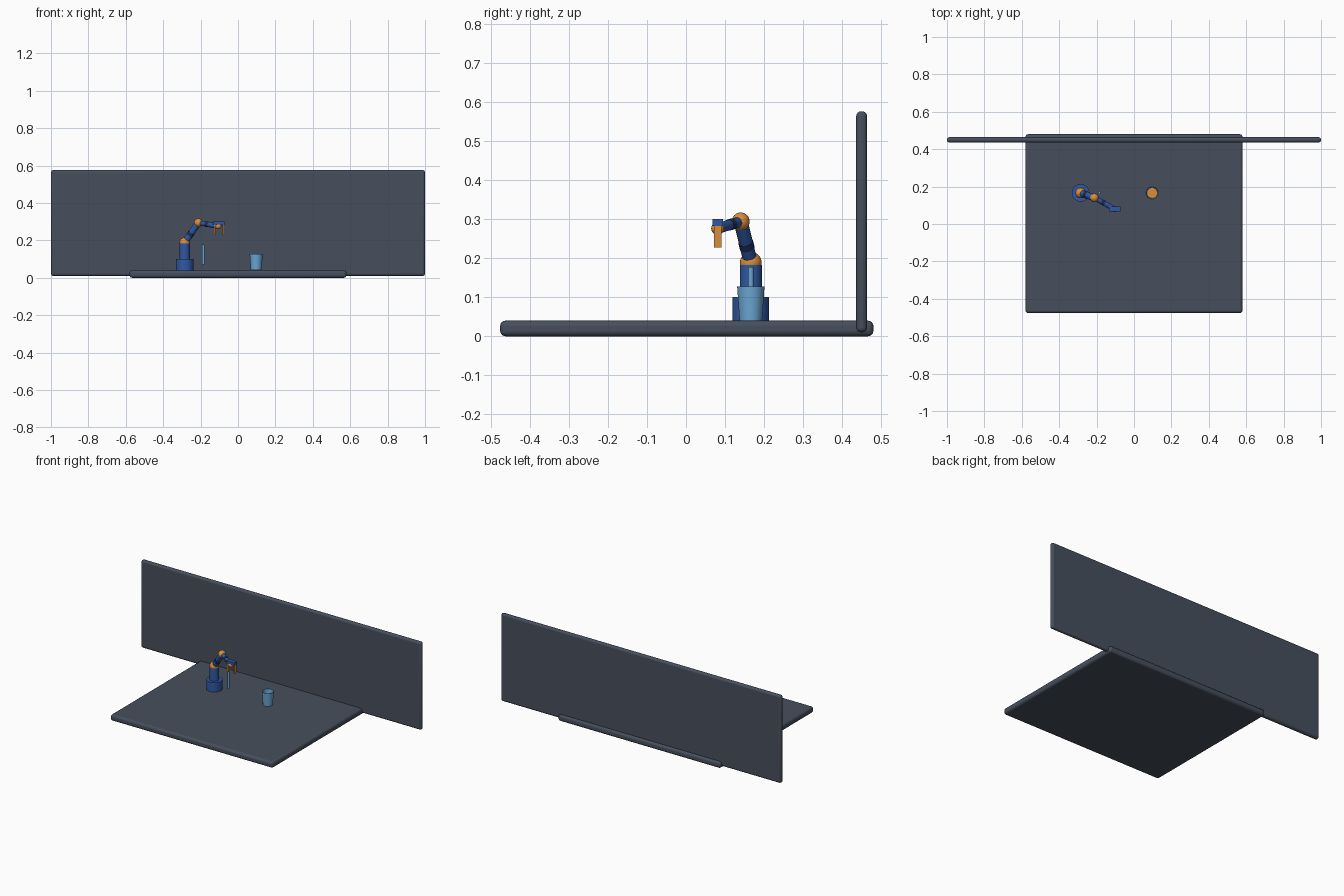
import bpy, bmesh, math
from mathutils import Vector

if "Cube" in bpy.data.objects:
    bpy.data.objects.remove(bpy.data.objects["Cube"])


def material(name, rgb):
    m = bpy.data.materials.new(name)
    m.diffuse_color = (*rgb, 1)
    m.use_nodes = True
    m.node_tree.nodes["Principled BSDF"].inputs["Base Color"].default_value = m.diffuse_color
    return m


SLATE = material("slate", (0.062, 0.078, 0.108))
BLUE = material("blue", (0.030, 0.098, 0.36))
NAVY = material("navy", (0.012, 0.03, 0.11))
ORANGE = material("orange", (0.70, 0.27, 0.045))
SKY = material("light blue", (0.15, 0.39, 0.66))


def finish(name, mat, smooth=True):
    o = bpy.context.object
    o.name = name
    o.data.materials.append(mat)
    if smooth:
        bpy.ops.object.shade_smooth_by_angle(angle=math.radians(40))
    return o


def box(name, mat, centre, size, bevel=0):
    bpy.ops.mesh.primitive_cube_add(size=1, location=centre)
    o = bpy.context.object
    o.scale = size
    bpy.ops.object.transform_apply(location=False, rotation=False, scale=True)
    if bevel:
        b = o.modifiers.new("round", 'BEVEL')
        b.width, b.segments = bevel, 4
    return finish(name, mat)


def rod(name, mat, a, b, r, sides=32):
    a, b = Vector(a), Vector(b)
    d = b - a
    bpy.ops.mesh.primitive_cylinder_add(vertices=sides, radius=r, depth=d.length, location=(a + b) / 2)
    bpy.context.object.rotation_euler = d.to_track_quat('Z', 'Y').to_euler()
    return finish(name, mat)


def ball(name, mat, c, r):
    bpy.ops.mesh.primitive_uv_sphere_add(segments=24, ring_count=16, radius=r, location=c)
    return finish(name, mat)


# floor slab and back wall
box("floor", SLATE, (0, 0.002, 0.02), (1.16, 0.956, 0.04), 0.014)
box("wall", SLATE, (0, 0.45, 0.293), (2, 0.028, 0.566), 0.0125)

# robot arm
X, Y = -0.285, 0.166
shoulder, elbow, wrist = Vector((X, Y, 0.188)), Vector((-0.212, 0.14, 0.294)), Vector((-0.105, 0.081, 0.276))
rod("base", BLUE, (X, Y, 0.04), (X, Y, 0.101), 0.047)
rod("column", BLUE, (X, Y, 0.10), (X, Y, 0.182), 0.028)
ball("shoulder", ORANGE, shoulder, 0.028)
ball("elbow", ORANGE, elbow, 0.023)
ball("wrist", ORANGE, wrist, 0.0165)
for name, a, b, r in (("upper_arm", shoulder, elbow, 0.018), ("forearm", elbow, wrist, 0.0135)):
    rod(name, BLUE, a, b, r)
    rod(name + "_sleeve", NAVY, a.lerp(b, 0.36), a.lerp(b, 0.5), r + 0.001)

# gripper
box("palm", BLUE, (-0.103, 0.081, 0.291), (0.06, 0.027, 0.018))
for i, x in enumerate((-0.124, -0.079)):
    box(f"finger_{i}", ORANGE, (x, 0.081, 0.256), (0.009, 0.019, 0.057))

# hanging tube
rod("tube", SKY, (-0.185, Y, 0.07), (-0.185, Y, 0.178), 0.007, 16)

# open cup with contents
cx, cy = 0.097, 0.166
bm = bmesh.new()
rings = []
for r, z in ((0.029, 0.041), (0.035, 0.127), (0.032, 0.127), (0.027, 0.046)):
    rings.append([bm.verts.new((cx + r * math.cos(t * math.tau / 32), cy + r * math.sin(t * math.tau / 32), z))
                  for t in range(32)])
for lo, hi in zip(rings, rings[1:]):
    for i in range(32):
        j = (i + 1) % 32
        bm.faces.new((lo[i], lo[j], hi[j], hi[i]))
bm.faces.new(rings[0][::-1])
bm.faces.new(rings[-1])
me = bpy.data.meshes.new("cup")
bm.to_mesh(me)
bm.free()
cup = bpy.data.objects.new("cup", me)
bpy.context.collection.objects.link(cup)
bpy.ops.object.select_all(action='DESELECT')
cup.select_set(True)
bpy.context.view_layer.objects.active = cup
finish("cup", SKY)
rod("cup_contents", ORANGE, (cx, cy, 0.045), (cx, cy, 0.075), 0.0285)
